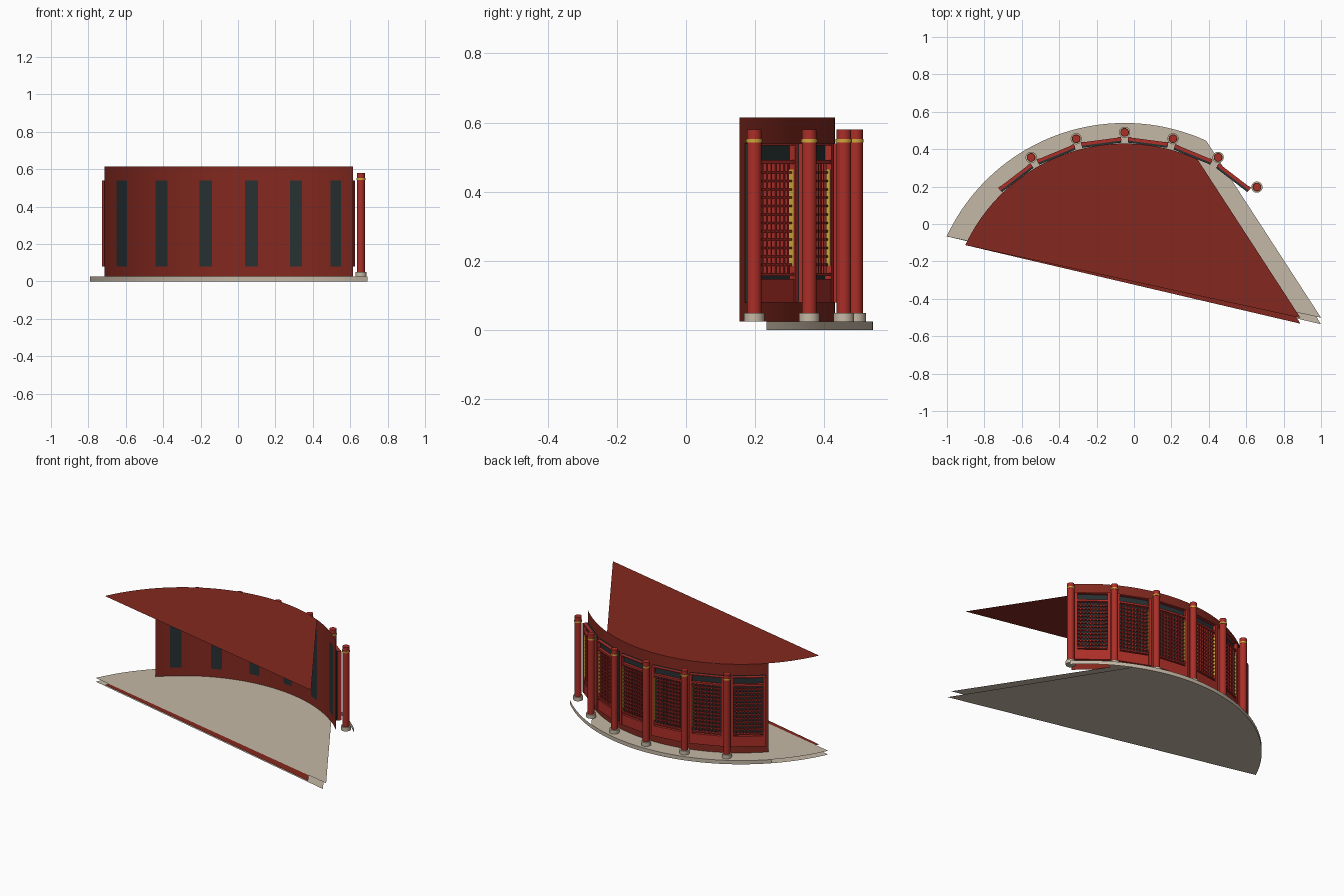
import bpy, bmesh
from math import sin, cos, radians, pi
from mathutils import Matrix, Vector

old = bpy.data.objects.get("Cube")
if old:
    bpy.data.objects.remove(old, do_unlink=True)

CENTRE = Vector((-0.05, -0.51, 0))   # centre of the curved plan
SLAB_R, WALL_R, COLUMN_R = 1.05, 0.94, 1.0
FLOOR, TOP = 0.025, 0.615


def material(name, srgb):
    colour = [(c / 255) ** 2.2 for c in srgb] + [1]
    m = bpy.data.materials.new(name)
    m.use_nodes = True
    m.diffuse_color = colour
    m.node_tree.nodes["Principled BSDF"].inputs["Base Color"].default_value = colour
    return m


WALL_RED = material("wall red", (130, 45, 36))
BRIGHT_RED = material("lacquer red", (170, 50, 44))
STONE = material("stone", (196, 183, 164))
DARK = material("dark board", (44, 52, 54))
GOLD = material("gold", (205, 165, 62))


def finish(name, bm, mat, smooth=False):
    mesh = bpy.data.meshes.new(name)
    bm.to_mesh(mesh)
    bm.free()
    mesh.materials.append(mat)
    ob = bpy.data.objects.new(name, mesh)
    bpy.context.collection.objects.link(ob)
    if smooth:
        bpy.ops.object.select_all(action='DESELECT')
        ob.select_set(True)
        bpy.context.view_layer.objects.active = ob
        bpy.ops.object.shade_smooth_by_angle(angle=radians(40))
    return ob


def polar(angle, radius, z=0):
    a = radians(angle)
    return CENTRE + Vector((radius * cos(a), radius * sin(a), z))


def curved_band(name, radius, z0, z1, mat, steps=48):
    """Open upright strip spanning the quarter turn."""
    bm = bmesh.new()
    pairs = []
    for i in range(steps + 1):
        a = 45 + 90 * i / steps
        pairs.append([bm.verts.new(polar(a, radius, z)) for z in (z0, z1)])
    for (a0, a1), (b0, b1) in zip(pairs, pairs[1:]):
        bm.faces.new((a0, b0, b1, a1))
    finish(name, bm, mat, True)


def flat_cap(name, radius, z, tip_angle, mat, up, steps=48):
    """Flat sheet: an arc closed by one far corner."""
    bm = bmesh.new()
    angles = [tip_angle] + [65.5 + 89.5 * i / steps for i in range(steps + 1)]
    face = bm.faces.new([bm.verts.new(polar(a, radius, z)) for a in angles])
    if not up:
        face.normal_flip()
    finish(name, bm, mat)


# Stone slab and curved wall with their flat sheets
curved_band("slab_edge", SLAB_R, 0, FLOOR, STONE)
flat_cap("slab_top", SLAB_R, FLOOR, 0.5, STONE, True)
flat_cap("slab_underside", SLAB_R, 0, -1.4, STONE, False)
curved_band("curved_wall", WALL_R, FLOOR, TOP, WALL_RED)
flat_cap("roof", WALL_R, TOP, 0.5, WALL_RED, True)
flat_cap("wall_base", WALL_R, FLOOR - 0.002, -1.4, WALL_RED, False)


def drum(name, angle, radius, z0, z1, mat):
    bm = bmesh.new()
    bmesh.ops.create_cone(bm, cap_ends=True, segments=24, radius1=radius, radius2=radius,
                          depth=z1 - z0,
                          matrix=Matrix.Translation(polar(angle, COLUMN_R, (z0 + z1) / 2)))
    finish(name, bm, mat, True)


# Columns
for i in range(6):
    angle = 45 + 15 * i
    drum(f"column_base_{i}", angle, 0.03, FLOOR, 0.05, STONE)
    drum(f"column_{i}", angle, 0.0215, 0.05, 0.58, BRIGHT_RED)
    drum(f"column_ring_{i}", angle, 0.0235, 0.543, 0.553, GOLD)


def boxes(name, angle, mat, items):
    """Boxes given as spans along the bay, outward and up."""
    bm = bmesh.new()
    place = Matrix.Translation(CENTRE) @ Matrix.Rotation(radians(angle) - pi / 2, 4, 'Z')
    for spans in items:
        mid = Vector([(a + b) / 2 for a, b in spans])
        size = [b - a for a, b in spans]
        bmesh.ops.create_cube(bm, size=1, matrix=place @ Matrix.Translation(mid)
                              @ Matrix.Diagonal((*size, 1)))
    finish(name, bm, mat)


# Lattice panels, one in each bay
HALF, INNER = 0.108, 0.09            # panel and opening half widths
Z0, Z1 = 0.08, 0.54                  # panel bottom and top
LAT0, LAT1 = 0.165, 0.48             # lattice bottom and top
BACK, FACE, FRONT = 0.9393, 0.95, 0.97
COLS, ROWS = 9, 13

for i in range(6):
    angle = 52.5 + 15 * i
    boxes(f"panel_board_{i}", angle, DARK, [((-HALF + .002, HALF - .002), (BACK, FACE), (Z0, Z1))])

    frame = [((s * HALF - .009 * (1 + s), s * HALF + .009 * (1 - s)), (FACE, FRONT), (Z0, Z1))
             for s in (-1, 1)]
    rails = [(Z0, 0.148), (LAT0 - .008, LAT0), (LAT1, LAT1 + .012), (Z1 - .006, Z1)]
    frame += [((-INNER, INNER), (FACE, FRONT - .002), rail) for rail in rails]
    boxes(f"panel_frame_{i}", angle, BRIGHT_RED, frame)

    bars = []
    for c in range(1, COLS):
        t = -INNER + 2 * INNER * c / COLS
        bars.append(((t - .003, t + .003), (FACE, .962), (LAT0, LAT1)))
    for r in range(1, ROWS):
        z = LAT0 + (LAT1 - LAT0) * r / ROWS
        bars.append(((-INNER, INNER), (FACE, .960), (z - .003, z + .003)))
    boxes(f"panel_lattice_{i}", angle, BRIGHT_RED, bars)

    # Thin gilded strips lining the sides of the lattice
    boxes(f"panel_gilding_{i}", angle, GOLD,
          [((s * INNER - .001, s * INNER + .001), (FACE, .966), (LAT0 + .02, LAT1 - .015))
           for s in (-1, 1)])
